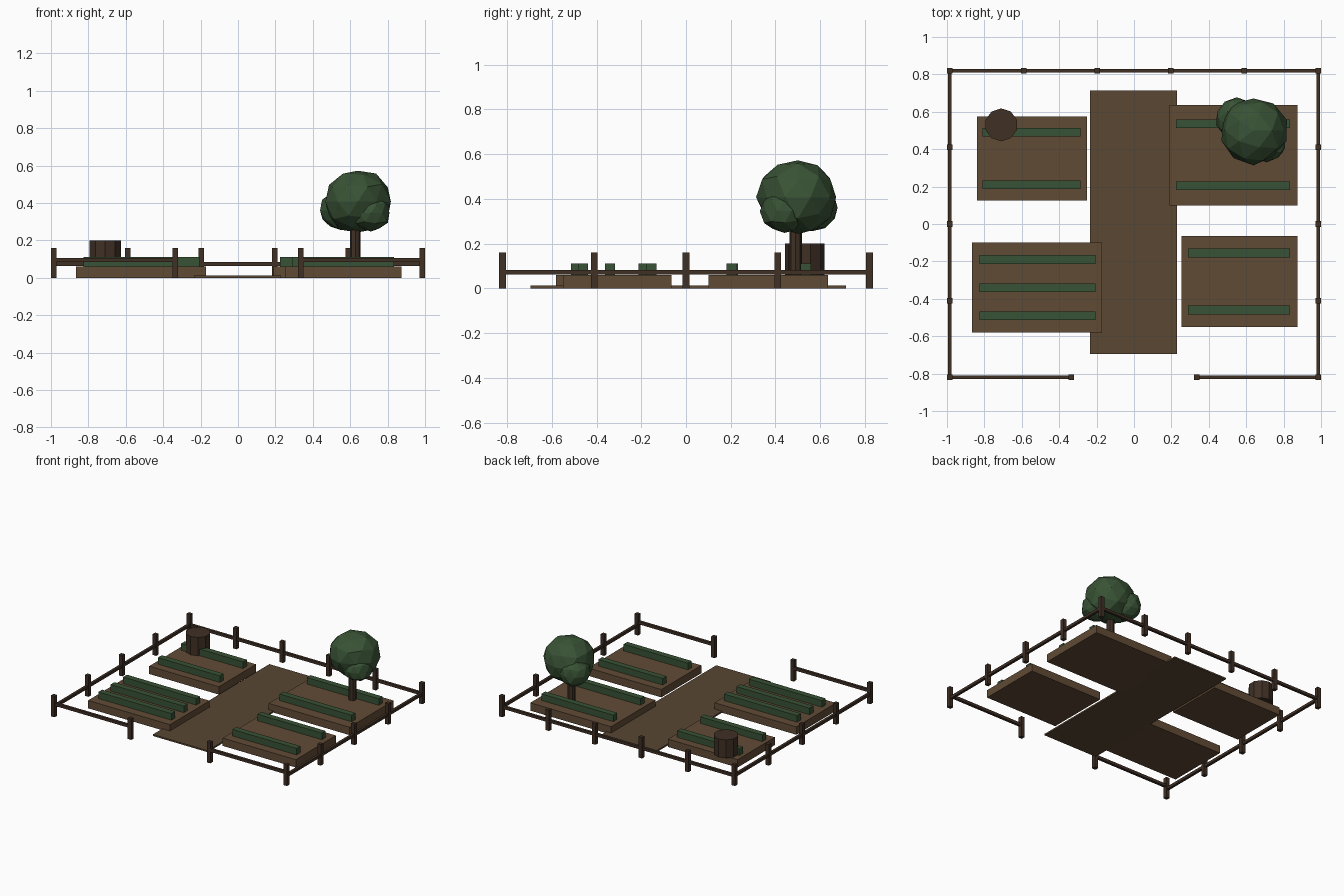
import bpy, math, random

if "Cube" in bpy.data.objects:
    bpy.data.objects.remove(bpy.data.objects["Cube"])

random.seed(4)


def material(name, rgb):
    m = bpy.data.materials.new(name)
    m.diffuse_color = (*rgb, 1)
    m.use_nodes = True
    m.node_tree.nodes["Principled BSDF"].inputs["Base Color"].default_value = m.diffuse_color
    return m


SOIL = material("soil", (0.12, 0.07, 0.036))
PATH = material("path_earth", (0.10, 0.063, 0.033))
WOOD = material("dark_wood", (0.05, 0.029, 0.018))
LEAF = material("leaf", (0.04, 0.085, 0.035))


def finish(name, mat):
    o = bpy.context.object
    o.name = name
    o.data.materials.append(mat)
    return o


def box(name, x0, x1, y0, y1, z0, z1, mat):
    bpy.ops.mesh.primitive_cube_add(size=1, location=((x0 + x1) / 2, (y0 + y1) / 2, (z0 + z1) / 2))
    bpy.context.object.scale = (x1 - x0, y1 - y0, z1 - z0)
    return finish(name, mat)


def cylinder(name, x, y, r, z0, z1, sides, mat):
    bpy.ops.mesh.primitive_cylinder_add(vertices=sides, radius=r, depth=z1 - z0,
                                        location=(x, y, (z0 + z1) / 2))
    return finish(name, mat)


def foliage(name, loc, scale):
    bpy.ops.mesh.primitive_ico_sphere_add(subdivisions=2, radius=1, location=loc)
    o = finish(name, LEAF)
    for v in o.data.vertices:
        v.co *= random.uniform(0.93, 1.04)
    o.scale = scale


# Central path
box("path", -0.235, 0.23, -0.695, 0.715, 0, 0.012, PATH)

# Raised beds with crop rows: bed bounds, row x range, row y centres
beds = {
    "back_left": ((-0.84, -0.25, 0.125, 0.575), (-0.81, -0.285), (0.49, 0.21)),
    "back_right": ((0.19, 0.875, 0.10, 0.635), (0.225, 0.835), (0.535, 0.205)),
    "front_left": ((-0.865, -0.17, -0.58, -0.10), (-0.825, -0.205), (-0.19, -0.34, -0.49)),
    "front_right": ((0.255, 0.875, -0.55, -0.065), (0.29, 0.835), (-0.155, -0.46)),
}
for name, (bounds, (x0, x1), rows) in beds.items():
    box(name + "_bed", *bounds, 0, 0.06, SOIL)
    for i, y in enumerate(rows):
        box(f"{name}_crop_row_{i + 1}", x0, x1, y - 0.023, y + 0.023, 0.055, 0.11, LEAF)

# Fence posts
FX, FY, P, R = 0.985, 0.82, 0.015, 0.01
posts = [(x, FY) for x in (-FX, -0.59, -0.197, 0.197, 0.59, FX)]
posts += [(s * FX, y) for s in (-1, 1) for y in (-FY, -0.41, 0, 0.41)]
posts += [(-0.335, -FY), (0.335, -FY)]
for i, (x, y) in enumerate(posts):
    box(f"fence_post_{i + 1}", x - P, x + P, y - P, y + P, 0, 0.16, WOOD)

# Fence rails, with a gateway gap at the front
box("back_rail", -FX, FX, FY - R, FY + R, 0.062, 0.083, WOOD)
for s, side in ((-1, "left"), (1, "right")):
    box(side + "_rail", s * FX - R, s * FX + R, -FY, FY, 0.062, 0.083, WOOD)
    a, b = sorted((s * FX, s * 0.335))
    box(f"front_{side}_rail", a, b, -FY - R, -FY + R, 0.085, 0.107, WOOD)

# Barrel
cylinder("barrel", -0.71, 0.53, 0.088, 0.06, 0.20, 10, WOOD)

# Tree
cylinder("tree_trunk", 0.627, 0.49, 0.028, 0.06, 0.30, 8, WOOD)
foliage("tree_crown", (0.64, 0.50, 0.407), (0.182, 0.182, 0.172))
foliage("tree_crown_left", (0.55, 0.565, 0.36), (0.115, 0.115, 0.105))
foliage("tree_crown_right", (0.71, 0.44, 0.345), (0.11, 0.11, 0.10))
